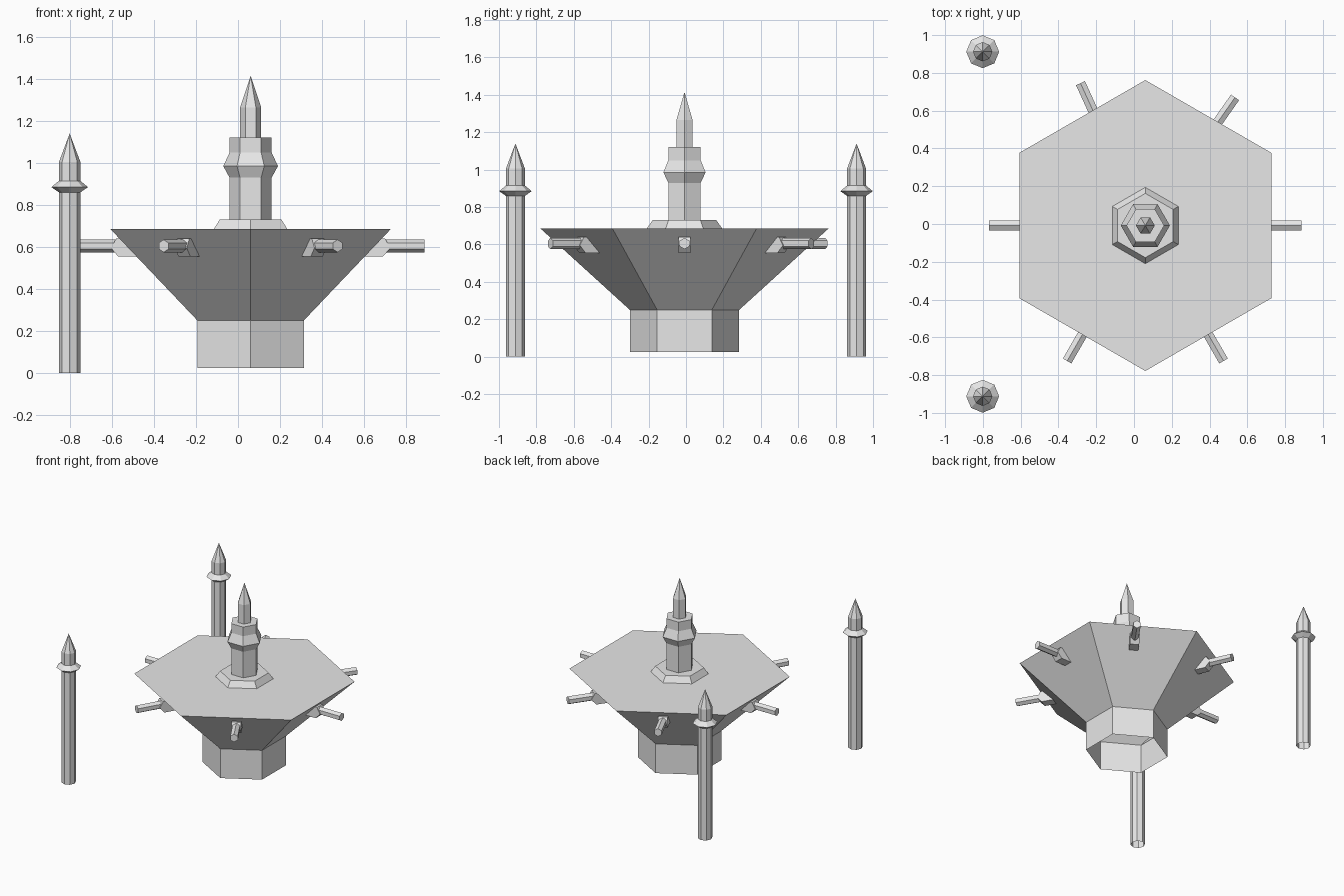
import bpy, bmesh
from math import sin, cos, pi, radians
from mathutils import Matrix, Vector

cube = bpy.data.objects.get("Cube")
if cube:
    bpy.data.objects.remove(cube, do_unlink=True)

stone = bpy.data.materials.new("grey stone")
stone.use_nodes = True
stone.diffuse_color = (0.8, 0.8, 0.8, 1)
stone.node_tree.nodes["Principled BSDF"].inputs["Base Color"].default_value = (0.8, 0.8, 0.8, 1)

CENTRE = Vector((0.06, -0.008, 0))


def finish(name, bm, matrix):
    mesh = bpy.data.meshes.new(name)
    bm.to_mesh(mesh)
    bm.free()
    mesh.materials.append(stone)
    obj = bpy.data.objects.new(name, mesh)
    obj.matrix_world = matrix
    bpy.context.collection.objects.link(obj)
    return obj


def lathe(name, profile, sides, matrix, turn=0.0):
    """Faceted turning of (radius, height) pairs: open below, closed on top."""
    bm = bmesh.new()
    rings = []
    for r, z in profile:
        if r == 0:
            rings.append([bm.verts.new((0, 0, z))])
        else:
            angles = [turn + 2 * pi * i / sides for i in range(sides)]
            rings.append([bm.verts.new((r * cos(a), r * sin(a), z)) for a in angles])
    for low, high in zip(rings, rings[1:]):
        for i in range(sides):
            j = (i + 1) % sides
            if len(high) == 1:
                bm.faces.new((low[i], low[j], high[0]))
            else:
                bm.faces.new((low[i], low[j], high[j], high[i]))
    if len(rings[-1]) > 1:
        bm.faces.new(rings[-1])
    return finish(name, bm, matrix)


def prism(name, outline, width, matrix):
    """Extrude an outline in the xz plane across y."""
    bm = bmesh.new()
    near = [bm.verts.new((x, -width / 2, z)) for x, z in outline]
    far = [bm.verts.new((x, width / 2, z)) for x, z in outline]
    bm.faces.new(near)
    bm.faces.new(far[::-1])
    for i in range(len(near)):
        j = (i + 1) % len(near)
        bm.faces.new((near[j], near[i], far[i], far[j]))
    bmesh.ops.recalc_face_normals(bm, faces=bm.faces)
    return finish(name, bm, matrix)


# Basin with its foot, points towards front and back
at_centre = Matrix.Translation(CENTRE)
lathe("basin", [(0.292, 0.025), (0.292, 0.25), (0.77, 0.685)], 6, at_centre, pi / 6)
lathe("plinth", [(0.202, 0.685), (0.17, 0.73)], 6, at_centre, pi / 6)

# Central column and spire, points towards the sides
lathe("column", [(0.1, 0.73), (0.1, 0.93), (0.13, 0.985), (0.1, 1.05), (0.1, 1.12)], 6, at_centre)
lathe("spire", [(0.05, 1.12), (0.05, 1.265), (0, 1.415)], 6, at_centre)

# Spouts with brackets around the basin
bracket = [(0.54, 0.555), (0.63, 0.555), (0.665, 0.595), (0.64, 0.64), (0.62, 0.64)]
for n, degrees in enumerate((0, 55, 114.5, 180, 240, 300), 1):
    turned = at_centre @ Matrix.Rotation(radians(degrees), 4, "Z")
    prism(f"spout_bracket_{n}", bracket, 0.066, turned)
    along = turned @ Matrix.Translation((0, 0, 0.605)) @ Matrix.Rotation(pi / 2, 4, "Y")
    lathe(f"spout_{n}", [(0.03, 0.6), (0.03, 0.828)], 6, along)

# Pair of free-standing posts
post = [(0.051, 0), (0.051, 0.86), (0.087, 0.885), (0.051, 0.915), (0.051, 1.005), (0, 1.14)]
for name, y in (("front_post", -0.912), ("back_post", 0.912)):
    lathe(name, post, 8, Matrix.Translation((-0.801, y, 0)))
